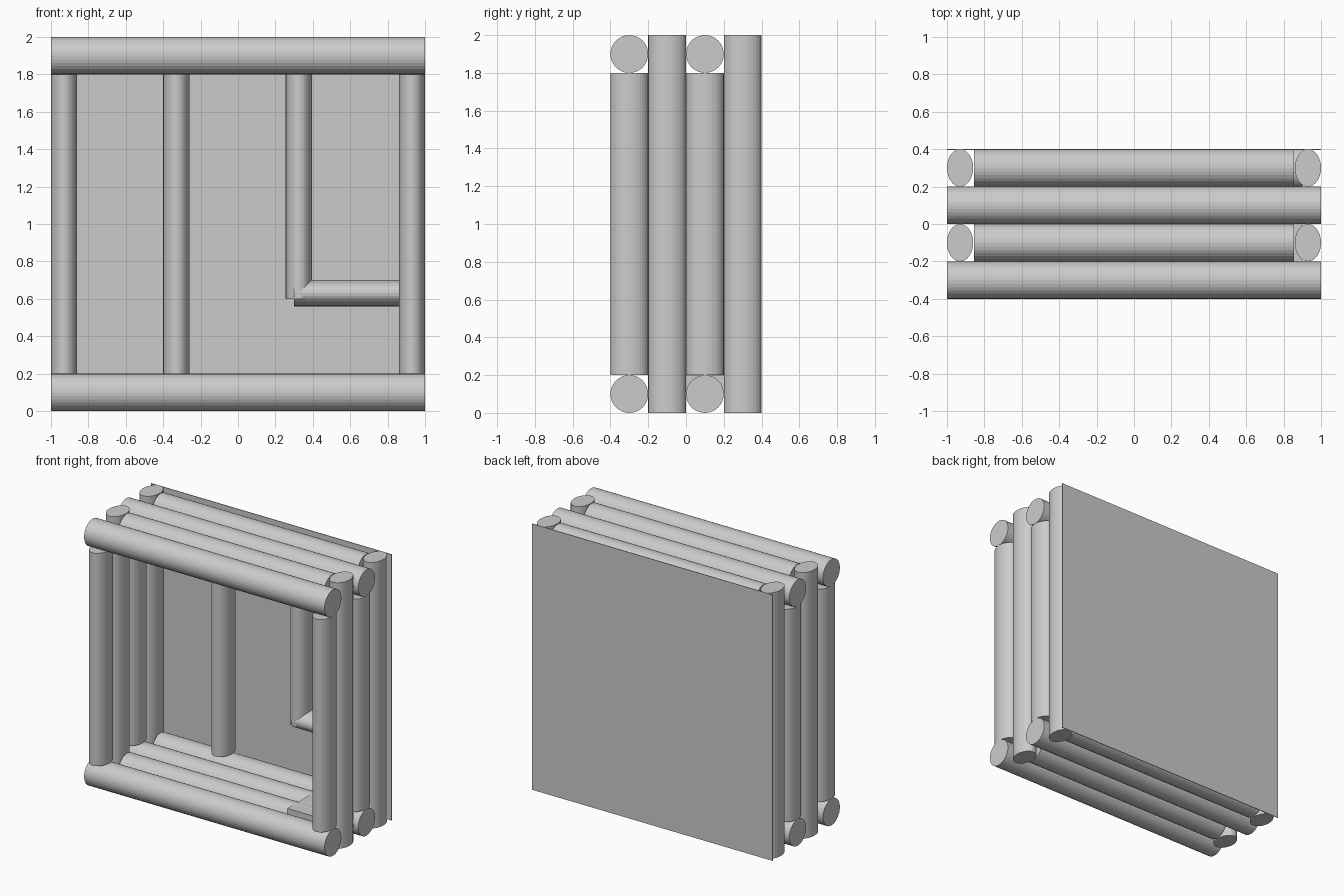
import bpy
from math import pi

if "Cube" in bpy.data.objects:
    bpy.data.objects.remove(bpy.data.objects["Cube"])

SIDES = 32
EDGE = 0.93          # x centre of the outer posts
RX, RY = 0.07, 0.1   # posts are oval: narrow in x, deep in y


def rod(name, centre, length, scale, horizontal=False):
    """Flat-faced cylinder; scale gives the two cross-section radii."""
    bpy.ops.mesh.primitive_cylinder_add(
        vertices=SIDES, radius=1, depth=length, location=centre,
        rotation=(0, pi / 2 if horizontal else 0, 0))
    ob = bpy.context.object
    ob.name = name
    ob.scale = (scale[0], scale[1], 1)
    return ob


def post(name, x, y, z0, z1):
    return rod(name, (x, y, (z0 + z1) / 2), z1 - z0, (RX, RY))


def log(name, x0, x1, y, z, rz=0.1):
    return rod(name, ((x0 + x1) / 2, y, z), x1 - x0, (rz, 0.1), True)


def box(name, lo, hi):
    bpy.ops.mesh.primitive_cube_add(
        size=1, location=[(a + b) / 2 for a, b in zip(lo, hi)])
    ob = bpy.context.object
    ob.name = name
    ob.scale = [b - a for a, b in zip(lo, hi)]
    return ob


# Four stacked frames, alternating full-length logs and full-height posts
for i, y in enumerate((-0.3, -0.1, 0.1, 0.3)):
    long_logs = i % 2 == 0
    half = 1.0 if long_logs else 0.855
    z0, z1 = (0.2, 1.8) if long_logs else (0, 2)
    for z, label in ((0.1, "floor_log"), (1.9, "roof_log")):
        log(f"{label}_{i + 1}", -half, half, y, z)
    for s, label in ((-1, "left_post"), (1, "right_post")):
        post(f"{label}_{i + 1}", s * EDGE, y, z0, z1)

# Wall timbers in the rear frame: one stud, and an opening's jamb and sill
post("wall_stud", -0.33, 0.3, 0.2, 1.8)
post("opening_jamb", 0.325, 0.3, 0.6, 1.8)
log("opening_sill", 0.3, 0.9, 0.3, 0.63, RX)

# Low slab on the floor at the right
box("floor_slab", (0.55, -0.2, 0.1), (0.9, 0.38, 0.198))

# Thin back panel
box("back_panel", (-1, 0.395, 0), (1, 0.4, 2))
